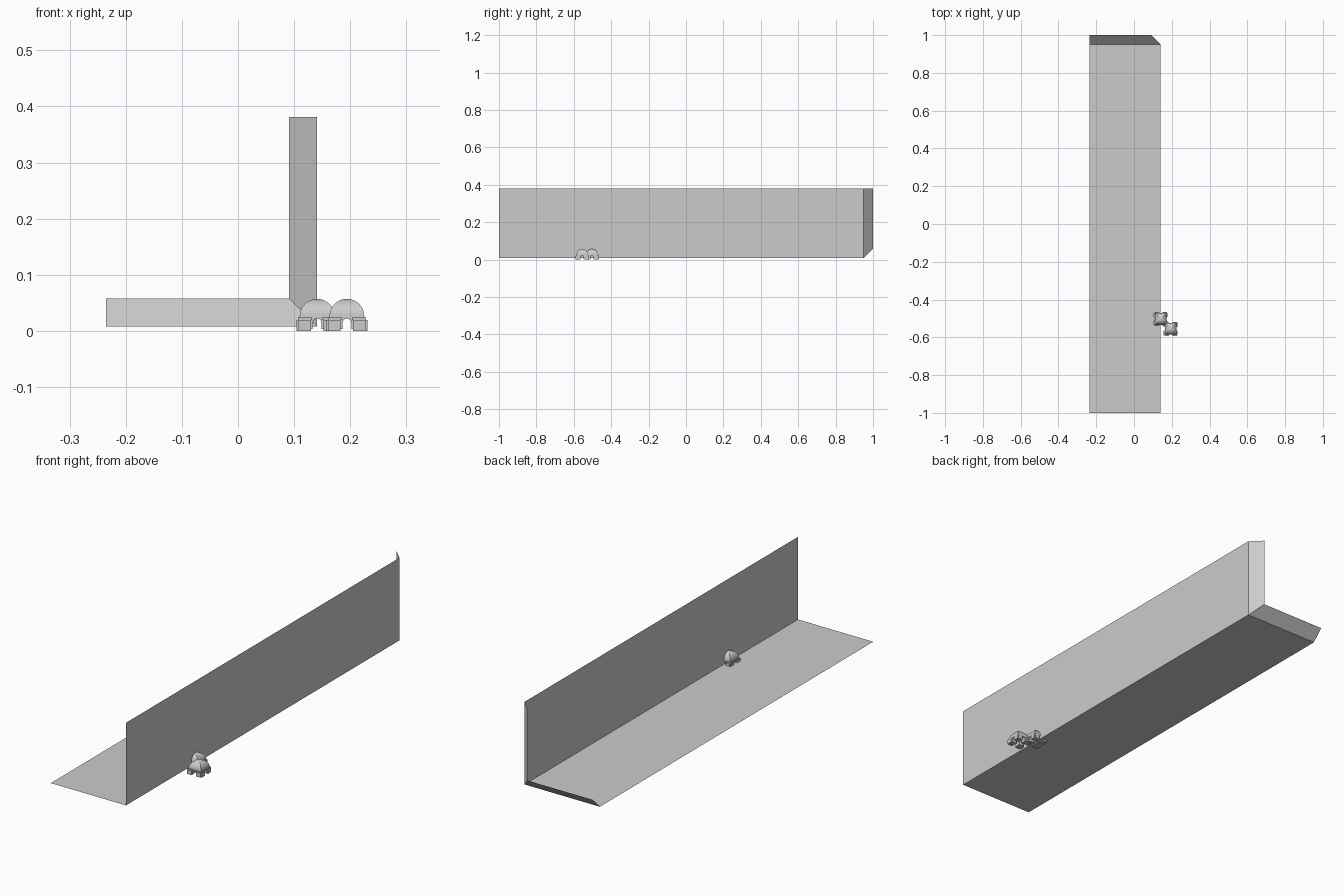
import bpy, bmesh, math
from mathutils import Vector

cube = bpy.data.objects.get("Cube")
if cube:
    bpy.data.objects.remove(cube, do_unlink=True)

# Single plain grey
grey = bpy.data.materials.new("plain grey")
grey.use_nodes = True
GREY = (0.6, 0.6, 0.6, 1)
grey.diffuse_color = GREY
grey.node_tree.nodes["Principled BSDF"].inputs["Base Color"].default_value = GREY


def finish(bm, name):
    mesh = bpy.data.meshes.new(name)
    bm.to_mesh(mesh)
    bm.free()
    mesh.materials.append(grey)
    obj = bpy.data.objects.new(name, mesh)
    bpy.context.collection.objects.link(obj)
    return obj


def box(bm, lo, hi):
    lo, hi = Vector(lo), Vector(hi)
    verts = bmesh.ops.create_cube(bm, size=1)["verts"]
    for v in verts:
        v.co = (lo + hi) / 2 + v.co * (hi - lo)


# Folded sheet: floor and wall share a corner line, both turn inwards at the far end
LEFT, RIGHT, FLOOR, TOP, LIP = -0.235, 0.141, 0.008, 0.381, 0.05
bm = bmesh.new()
rows = []
for y, inset in ((-1, 0), (1 - LIP, 0), (1, LIP)):
    x, z = RIGHT - inset, FLOOR + inset
    rows.append([bm.verts.new(p) for p in ((LEFT, y, z), (x, y, z), (x, y, TOP))])
for a, b in zip(rows, rows[1:]):
    for i in range(2):
        bm.faces.new((a[i], a[i + 1], b[i + 1], b[i]))
finish(bm, "folded_sheet")

# Pavilion dimensions
HALF, SPRING, STEPS = 0.031, 0.026, 10
ARCH, ARCH_SPRING = 0.008, 0.014


def square_ring(bm, half, z):
    return [bm.verts.new((sx * half, sy * half, z))
            for sx, sy in ((-1, -1), (1, -1), (1, 1), (-1, 1))]


def arch_cutter(name, turn):
    # Round-headed prism running right through the body
    bm = bmesh.new()
    pts = [(ARCH, -0.02), (ARCH, ARCH_SPRING)]
    pts += [(ARCH * math.cos(math.pi * i / 8), ARCH_SPRING + ARCH * math.sin(math.pi * i / 8))
            for i in range(1, 8)]
    pts += [(-ARCH, ARCH_SPRING), (-ARCH, -0.02)]
    face = bm.faces.new([bm.verts.new((x, -0.1, z)) for x, z in pts])
    out = bmesh.ops.extrude_face_region(bm, geom=[face])["geom"]
    for v in out:
        if isinstance(v, bmesh.types.BMVert):
            v.co.y += 0.2
    for v in bm.verts:
        if turn:
            v.co.x, v.co.y = -v.co.y, v.co.x
    bmesh.ops.recalc_face_normals(bm, faces=bm.faces)
    obj = finish(bm, name)
    obj.hide_render = True
    obj.hide_set(True)
    return obj


def pavilion(name, x, y):
    # Square body closed by a four-sided curved roof
    bm = bmesh.new()
    rings = [square_ring(bm, HALF, 0.003)]
    for i in range(STEPS):
        t = math.pi / 2 * i / STEPS
        rings.append(square_ring(bm, HALF * math.cos(t), SPRING + HALF * math.sin(t)))
    for a, b in zip(rings, rings[1:]):
        for i in range(4):
            j = (i + 1) % 4
            bm.faces.new((a[i], a[j], b[j], b[i]))
    bm.faces.new(rings[0][::-1])
    apex = bm.verts.new((0, 0, SPRING + HALF))
    for i in range(4):
        bm.faces.new((rings[-1][i], rings[-1][(i + 1) % 4], apex))
    body = finish(bm, name + "_domed_body")
    for turn in (False, True):
        cutter = arch_cutter(name + "_arch_cutter", turn)
        cutter.location = (x, y, 0)
        mod = body.modifiers.new("arch", 'BOOLEAN')
        mod.operation = 'DIFFERENCE'
        mod.solver = 'EXACT'
        mod.object = cutter
    body.location = (x, y, 0)

    # Projecting piers on both sides of each opening
    bm = bmesh.new()
    for s in (-1, 1):
        for side in (-1, 1):
            a, b = sorted((s * 0.011, s * 0.033))
            c, d = sorted((side * 0.028, side * 0.037))
            box(bm, (a, c, 0), (b, d, 0.019))
            box(bm, (c, a, 0), (d, b, 0.019))
            # Narrow cap above each pier
            c, d = sorted((side * 0.028, side * 0.034))
            a, b = sorted((s * 0.009, s * 0.032))
            box(bm, (a, c, 0.019), (b, d, 0.024))
            box(bm, (c, a, 0.019), (d, b, 0.024))
    piers = finish(bm, name + "_piers")
    piers.location = (x, y, 0)


pavilion("inner", 0.141, -0.503)
pavilion("outer", 0.194, -0.555)
